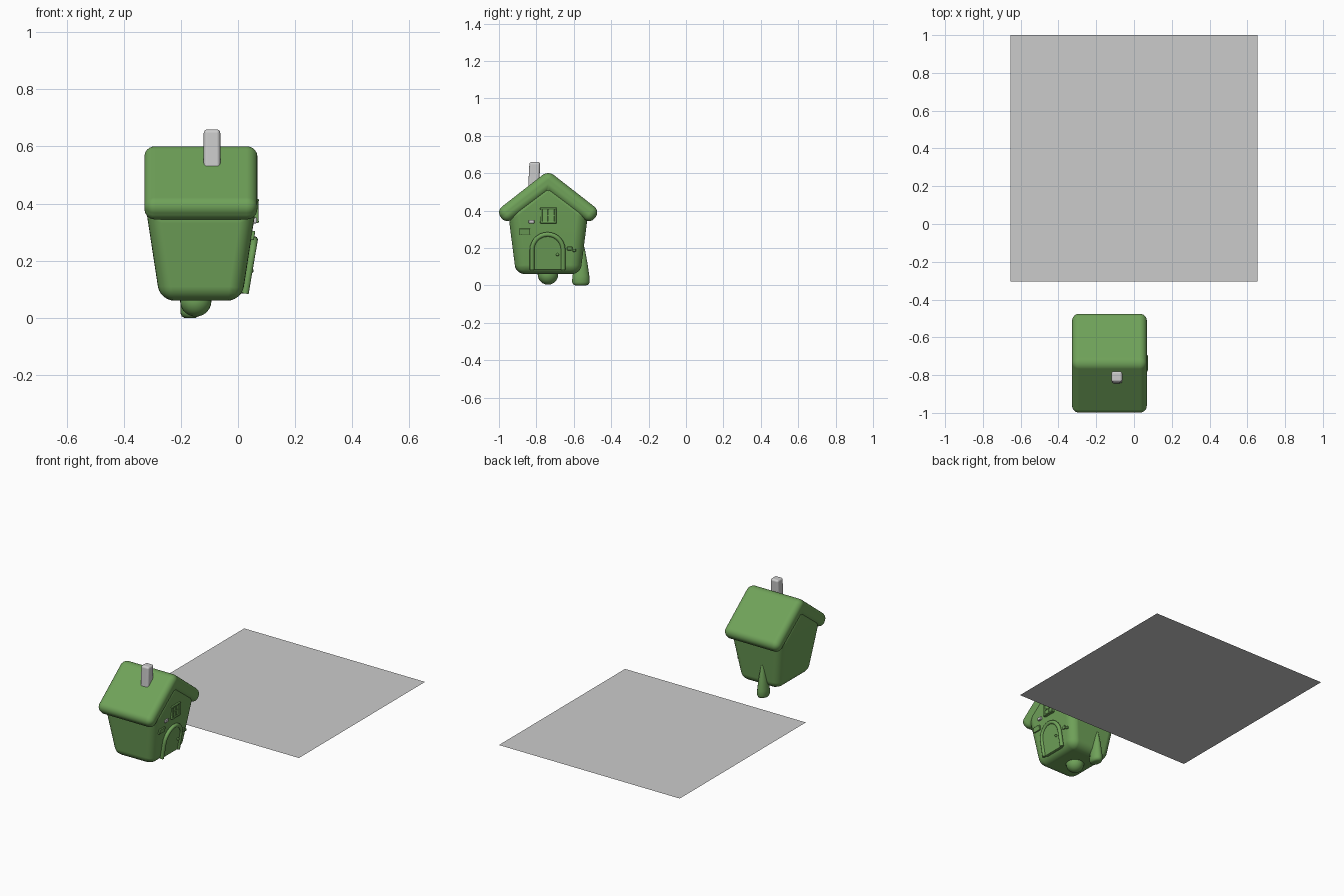
import bpy, bmesh, math

if "Cube" in bpy.data.objects:
    bpy.data.objects.remove(bpy.data.objects["Cube"])

CX, CY = -0.13, -0.737          # centre of the cottage
GREEN = bpy.data.materials.new("green")
GREEN.diffuse_color = (0.16, 0.36, 0.10, 1)
GREEN.use_nodes = True
GREEN.node_tree.nodes["Principled BSDF"].inputs["Base Color"].default_value = GREEN.diffuse_color


def wall_x(z):
    """Surface of the sloping door wall at height z."""
    return 0.06 - 0.17 * max(0.0, 0.335 - z)


def add(name, verts, faces, bevel=0.0, segments=4, mat=GREEN):
    bm = bmesh.new()
    vs = [bm.verts.new(v) for v in verts]
    for f in faces:
        bm.faces.new([vs[i] for i in f])
    bmesh.ops.recalc_face_normals(bm, faces=bm.faces)
    for f in bm.faces:
        f.smooth = True
    me = bpy.data.meshes.new(name)
    bm.to_mesh(me)
    bm.free()
    ob = bpy.data.objects.new(name, me)
    bpy.context.collection.objects.link(ob)
    if mat:
        me.materials.append(mat)
    if bevel:
        m = ob.modifiers.new("round", 'BEVEL')
        m.width, m.segments = bevel, segments
        m.limit_method, m.angle_limit = 'ANGLE', math.radians(25)
        m.harden_normals = True
    return ob


def prism(name, outline, x0, x1, bevel, segments=4, on_wall=False, mat=GREEN):
    """Extrude a (y, z) outline along x, optionally leaning with the door wall."""
    n = len(outline)
    verts = [(x + (wall_x(z) if on_wall else 0), y, z) for x in (x0, x1) for y, z in outline]
    faces = [list(range(n)), list(range(n, 2 * n))]
    faces += [[i, (i + 1) % n, n + (i + 1) % n, n + i] for i in range(n)]
    return add(name, verts, faces, bevel, segments, mat)


def block(name, y, z, w, h, depth, bevel=0.004, mat=GREEN):
    """Rounded block set on the door wall."""
    o = [(y - w / 2, z - h / 2), (y + w / 2, z - h / 2), (y + w / 2, z + h / 2), (y - w / 2, z + h / 2)]
    return prism(name, o, -0.01, depth, bevel, 3, True, mat)


def loft(name, rings, cx, n=20, mat=GREEN):
    """Stack of ellipses: (z, centre y, radius y, radius x)."""
    verts, faces = [], []
    for z, yc, ry, rx in rings:
        for k in range(n):
            a = 2 * math.pi * k / n
            verts.append((cx + rx * math.cos(a), yc + ry * math.sin(a), z))
    for r in range(len(rings) - 1):
        for k in range(n):
            j = (k + 1) % n
            faces.append([r * n + k, r * n + j, (r + 1) * n + j, (r + 1) * n + k])
    faces += [list(range(n)), list(range((len(rings) - 1) * n, len(rings) * n))]
    return add(name, verts, faces, mat=mat)


def ball(name, loc, r, segs=24):
    bpy.ops.mesh.primitive_uv_sphere_add(segments=segs, ring_count=segs // 2, radius=r, location=loc)
    ob = bpy.context.object
    ob.name = name
    ob.data.materials.append(GREEN)
    ob.data.shade_smooth()


def arch(half, z0, top, n=14):
    """Arch outline from bottom right, over the top, to bottom left."""
    y, s = -0.74, top - half
    pts = [(y + half, z0), (y + half, (z0 + s) / 2)]
    pts += [(y + half * math.cos(math.pi * k / n), s + half * math.sin(math.pi * k / n)) for k in range(n + 1)]
    return pts + [(y - half, (z0 + s) / 2), (y - half, z0)]


# body: flared box with a gable top
verts = []
for z, hx, hy in ((0.06, 0.143, 0.172), (0.38, 0.192, 0.213)):
    verts += [(CX + sx * hx, CY + sy * hy, z) for sx, sy in ((-1, -1), (1, -1), (1, 1), (-1, 1))]
verts += [(CX - 0.192, CY, 0.545), (CX + 0.192, CY, 0.545)]
add("body", verts, [(0, 1, 2, 3), (0, 1, 5, 4), (1, 2, 6, 5), (2, 3, 7, 6), (3, 0, 4, 7),
                    (5, 6, 9), (7, 4, 8), (4, 5, 9, 8), (6, 7, 8, 9)], 0.05, 6)

# roof: thick chevron with soft edges
right = [(0.277, 0.398), (0.227, 0.329)]
chevron = [(0, 0.614)] + right + [(0, 0.497)] + [(-y, z) for y, z in reversed(right)]
n = len(chevron)
rv = [(x, CY + y, z) for x in (-0.328, 0.068) for y, z in chevron]
rf = [[a + o for a in f] for o in (0, n) for f in ((0, 1, 2, 3), (0, 3, 4, 5))]
rf += [[i, (i + 1) % n, n + (i + 1) % n, n + i] for i in range(n)]
add("roof", rv, rf, 0.038, 6)

# chimney, leaning slightly
cv = [(-0.091 + sx * 0.029, yc + sy * 0.029, z) for z, yc in ((0.52, -0.815), (0.66, -0.808))
      for sx, sy in ((-1, -1), (1, -1), (1, 1), (-1, 1))]
add("chimney", cv, [(0, 1, 2, 3), (4, 5, 6, 7), (0, 1, 5, 4), (1, 2, 6, 5), (2, 3, 7, 6), (3, 0, 4, 7)],
    0.013, 4, None)

# round foot underneath and tapered prop on the +y side
ball("round_foot", (-0.148, -0.738, 0.059), 0.055)
loft("side_prop", [(0.0, -0.5625, 0.028, 0.02), (0.005, -0.5625, 0.041, 0.029),
                   (0.018, -0.5625, 0.047, 0.034), (0.05, -0.562, 0.045, 0.033),
                   (0.12, -0.56, 0.033, 0.025), (0.18, -0.557, 0.019, 0.014),
                   (0.21, -0.553, 0.008, 0.007), (0.218, -0.552, 0.002, 0.002)], -0.168)

# door panel, arched frame and knob
prism("door", arch(0.074, 0.085, 0.268), -0.015, 0.011, 0.004, 2, True)
cu = bpy.data.curves.new("door_frame", 'CURVE')
cu.dimensions = '3D'
cu.bevel_depth, cu.bevel_resolution, cu.use_fill_caps = 0.0125, 3, True
path = arch(0.083, 0.085, 0.273)
sp = cu.splines.new('POLY')
sp.points.add(len(path) - 1)
for p, (y, z) in zip(sp.points, path):
    p.co = (wall_x(z) + 0.008, y, z, 1)
sp.use_smooth = True
cu.materials.append(GREEN)
bpy.context.collection.objects.link(bpy.data.objects.new("door_frame", cu))
ball("door_knob", (wall_x(0.165) + 0.016, -0.687, 0.165), 0.008, 12)

# window: frame bars, panes and sill
WY, WZ = -0.736, 0.374
block("window_pane", WY, WZ, 0.074, 0.074, 0.005)
for s in (-1, 1):
    block("window_side", WY + s * 0.037, WZ, 0.011, 0.085, 0.012)
    block("window_rail", WY, WZ + s * 0.037, 0.088, 0.011, 0.013)
block("window_bar_upright", WY, WZ, 0.007, 0.074, 0.009, 0.002)
block("window_bar_across", WY, WZ, 0.074, 0.007, 0.009, 0.002)

# loose wall bricks, one of them grey
for y, z, w, h in ((-0.862, 0.288, 0.058, 0.032), (-0.622, 0.198, 0.028, 0.02), (-0.598, 0.188, 0.018, 0.016)):
    block("wall_brick", y, z, w, h, 0.006)
block("grey_brick", -0.826, 0.341, 0.03, 0.02, 0.007, mat=None)

# flat ground sheet beside the cottage
G = 0.057
add("ground_sheet", [(-0.655, -0.305, G), (0.655, -0.305, G), (0.655, 1.0, G), (-0.655, 1.0, G)],
    [(0, 1, 2, 3)], mat=None)
